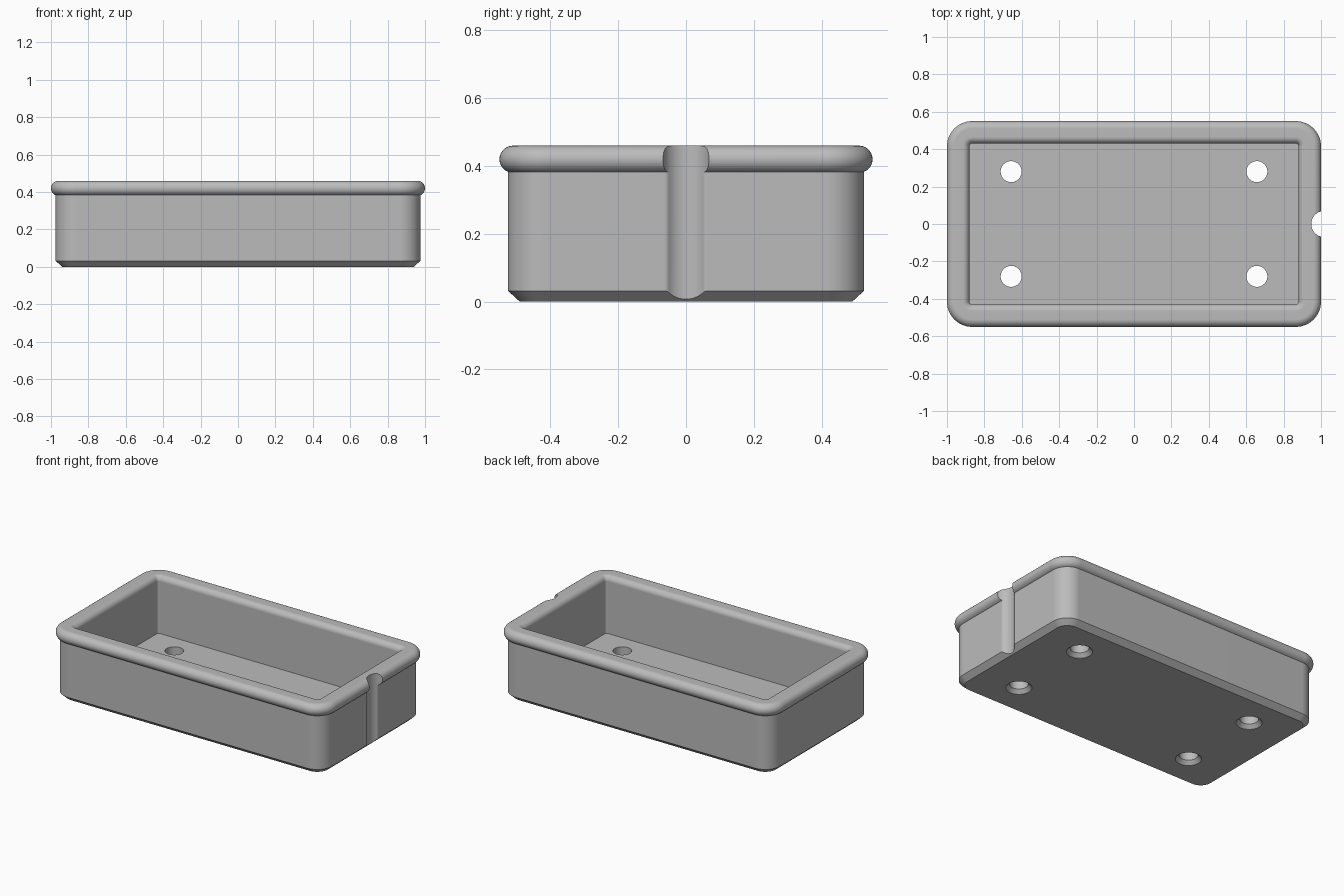
import bpy, bmesh
from math import sin, cos, pi, radians, atan2, sqrt

cube = bpy.data.objects.get("Cube")
if cube:
    bpy.data.objects.remove(cube)

HALF_X, HALF_Y, CORNER = 0.975, 0.525, 0.11
RIM_TOP, FLOOR = 0.46, 0.085

grey = bpy.data.materials.new("plain grey")
grey.use_nodes = True
colour = (0.5, 0.5, 0.5, 1)
grey.diffuse_color = colour
grey.node_tree.nodes["Principled BSDF"].inputs["Base Color"].default_value = colour


def arc(cx, cy, r, a0, a1, n):
    """Points on an arc, angles in degrees."""
    angles = [radians(a0 + (a1 - a0) * i / n) for i in range(n + 1)]
    return [(cx + r * cos(a), cy + r * sin(a)) for a in angles]


def outline(offset):
    """Rounded rectangle, grown or shrunk by the offset."""
    r = CORNER + offset
    x, y = HALF_X - CORNER, HALF_Y - CORNER
    pts = []
    for i, (sx, sy) in enumerate([(1, 1), (-1, 1), (-1, -1), (1, -1)]):
        pts += arc(sx * x, sy * y, r, 90 * i, 90 * i + 90, 14)
    return pts


def loft(name, rings):
    """Skin a stack of (points, z) rings and cap both ends."""
    bm = bmesh.new()
    rows = [[bm.verts.new((x, y, z)) for x, y in pts] for pts, z in rings]
    n = len(rows[0])
    for a, b in zip(rows, rows[1:]):
        for i in range(n):
            j = (i + 1) % n
            bm.faces.new((a[i], a[j], b[j], b[i]))
    bm.faces.new(rows[0][::-1])
    bm.faces.new(rows[-1])
    bmesh.ops.recalc_face_normals(bm, faces=bm.faces[:])
    mesh = bpy.data.meshes.new(name)
    bm.to_mesh(mesh)
    bm.free()
    mesh.materials.append(grey)
    obj = bpy.data.objects.new(name, mesh)
    bpy.context.collection.objects.link(obj)
    return obj


def circle(x, y, r, n=48):
    return arc(x, y, r, 0, 360, n)[:-1]


# Tray: chamfered foot, straight wall, round rim, eased inner lip, floor
profile = [(-0.035, 0), (0, 0.032)]
profile += arc(-0.015, 0.42, 0.04, -68, 90, 16)
profile += arc(-0.06, RIM_TOP - 0.035, 0.035, 90, 180, 10)
profile += [(-0.095, FLOOR)]
# Wall foot of the rim sits exactly on the body face
profile.insert(2, (0, 0.38))
tray = loft("tray", [(outline(o), z) for o, z in profile])

cutters = []
# Round groove down the left end
gx, gr, fillet = 1.018, 0.07, 0.02
cutters.append(loft("groove_cutter", [(circle(gx, 0, gr, 64), z) for z in (-0.1, 0.6)]))

# Eased edges of the groove below the rim
fx = HALF_X - fillet
fy = sqrt((gr + fillet) ** 2 - (gx - fx) ** 2)
start = -atan2(fy, gx - fx) * 180 / pi
side = arc(fx, fy, fillet, start, 0, 8)
flare = side + [(1.1, fy), (1.1, -fy)] + [(x, -y) for x, y in side[::-1]]
cutters.append(loft("groove_edge_cutter", [(flare, z) for z in (-0.1, 0.381)]))

# Drain holes, countersunk from below
for sx in (-1, 1):
    for sy in (-1, 1):
        stack = [(0.078, -0.1), (0.078, 0), (0.056, 0.025), (0.056, 0.2)]
        stack[1] = (0.078, 0.001)
        rings = [(circle(sx * 0.657, sy * 0.28, r), z) for r, z in stack]
        cutters.append(loft("drain_cutter", rings))

bpy.ops.object.select_all(action="DESELECT")
bpy.context.view_layer.objects.active = tray
tray.select_set(True)
for cutter in cutters:
    cutter.hide_render = True
    mod = tray.modifiers.new("cut", "BOOLEAN")
    mod.operation = "DIFFERENCE"
    mod.solver = "EXACT"
    mod.object = cutter
    bpy.ops.object.modifier_apply(modifier=mod.name)
    bpy.data.objects.remove(cutter)

# Smooth curves, crisp edges, flat walls
bpy.ops.object.shade_smooth_by_angle(angle=radians(30))
weighted = tray.modifiers.new("flat walls", "WEIGHTED_NORMAL")
weighted.keep_sharp = True
